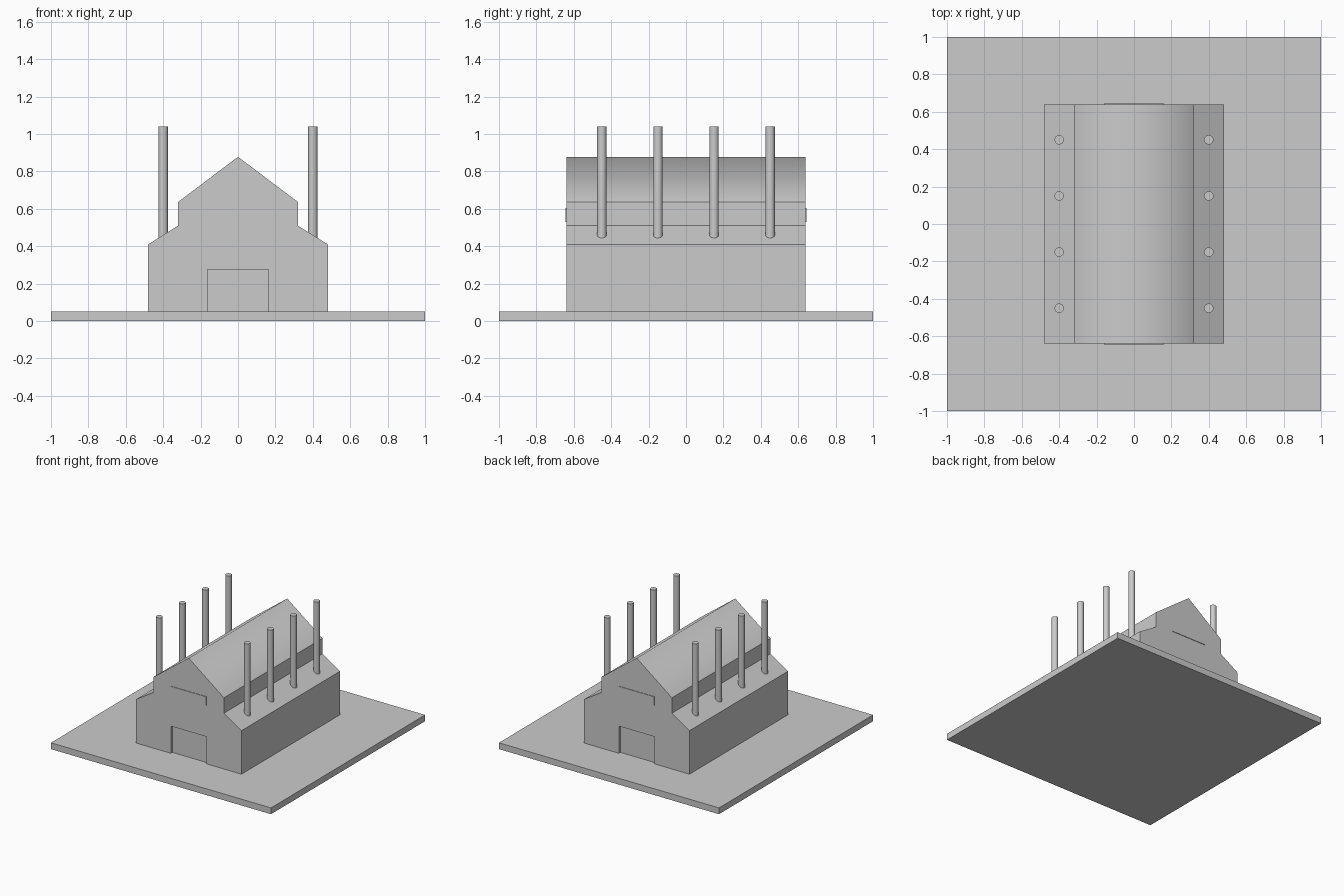
import bpy, bmesh

if "Cube" in bpy.data.objects:
    bpy.data.objects.remove(bpy.data.objects["Cube"], do_unlink=True)

grey = bpy.data.materials.new("plain grey")
grey.use_nodes = True
colour = (0.6, 0.6, 0.6, 1)
grey.diffuse_color = colour
grey.node_tree.nodes["Principled BSDF"].inputs["Base Color"].default_value = colour


def box(name, centre, size):
    bpy.ops.mesh.primitive_cube_add(size=1, location=centre)
    ob = bpy.context.object
    ob.name = name
    ob.scale = size
    bpy.ops.object.transform_apply(location=False, rotation=False, scale=True)
    ob.data.materials.append(grey)
    return ob


# Ground slab
box("ground_slab", (0, 0, 0.026), (2, 2, 0.052))

# Barn body: mirrored gable profile extruded along y
half = [(0.48, 0.045), (0.48, 0.41), (0.32, 0.51), (0.32, 0.637)]
profile = half + [(0, 0.878)] + [(-x, z) for x, z in reversed(half)]
length = 1.28
bm = bmesh.new()
face = bm.faces.new([bm.verts.new((x, -length / 2, z)) for x, z in profile])
extruded = bmesh.ops.extrude_face_region(bm, geom=[face])["geom"]
bmesh.ops.translate(bm, vec=(0, length, 0),
                    verts=[v for v in extruded if isinstance(v, bmesh.types.BMVert)])
bmesh.ops.recalc_face_normals(bm, faces=bm.faces)
mesh = bpy.data.meshes.new("barn_body")
bm.to_mesh(mesh)
bm.free()
barn = bpy.data.objects.new("barn_body", mesh)
bpy.context.collection.objects.link(barn)
mesh.materials.append(grey)

# Shallow doorways and thin boards over them, on both gable ends
for side, end in ((-1, "front"), (1, "back")):
    cutter = box(end + "_door_cutter", (0, side * length / 2, 0.14), (0.325, 0.04, 0.27))
    cutter.hide_render = True
    mod = barn.modifiers.new(end + "_doorway", "BOOLEAN")
    mod.operation = "DIFFERENCE"
    mod.solver = "EXACT"
    mod.object = cutter
    bpy.context.view_layer.objects.active = barn
    bpy.ops.object.modifier_apply(modifier=mod.name)
    bpy.data.objects.remove(cutter, do_unlink=True)
    box(end + "_board", (0, side * length / 2, 0.567), (0.32, 0.009, 0.075))

# The upper roof is shaded softly over the ridge
for poly in barn.data.polygons:
    poly.use_smooth = poly.normal.z > 0.3 and poly.center.z > 0.64

# Two rows of poles standing on the lower roofs
for side, row in ((-1, "right"), (1, "left")):
    for i in range(4):
        bpy.ops.mesh.primitive_cylinder_add(vertices=32, radius=0.025, depth=0.64,
                                            location=(side * 0.4, -0.45 + 0.3 * i, 0.72))
        pole = bpy.context.object
        pole.name = f"{row}_pole_{i + 1}"
        pole.data.materials.append(grey)
        bpy.ops.object.shade_smooth_by_angle()
